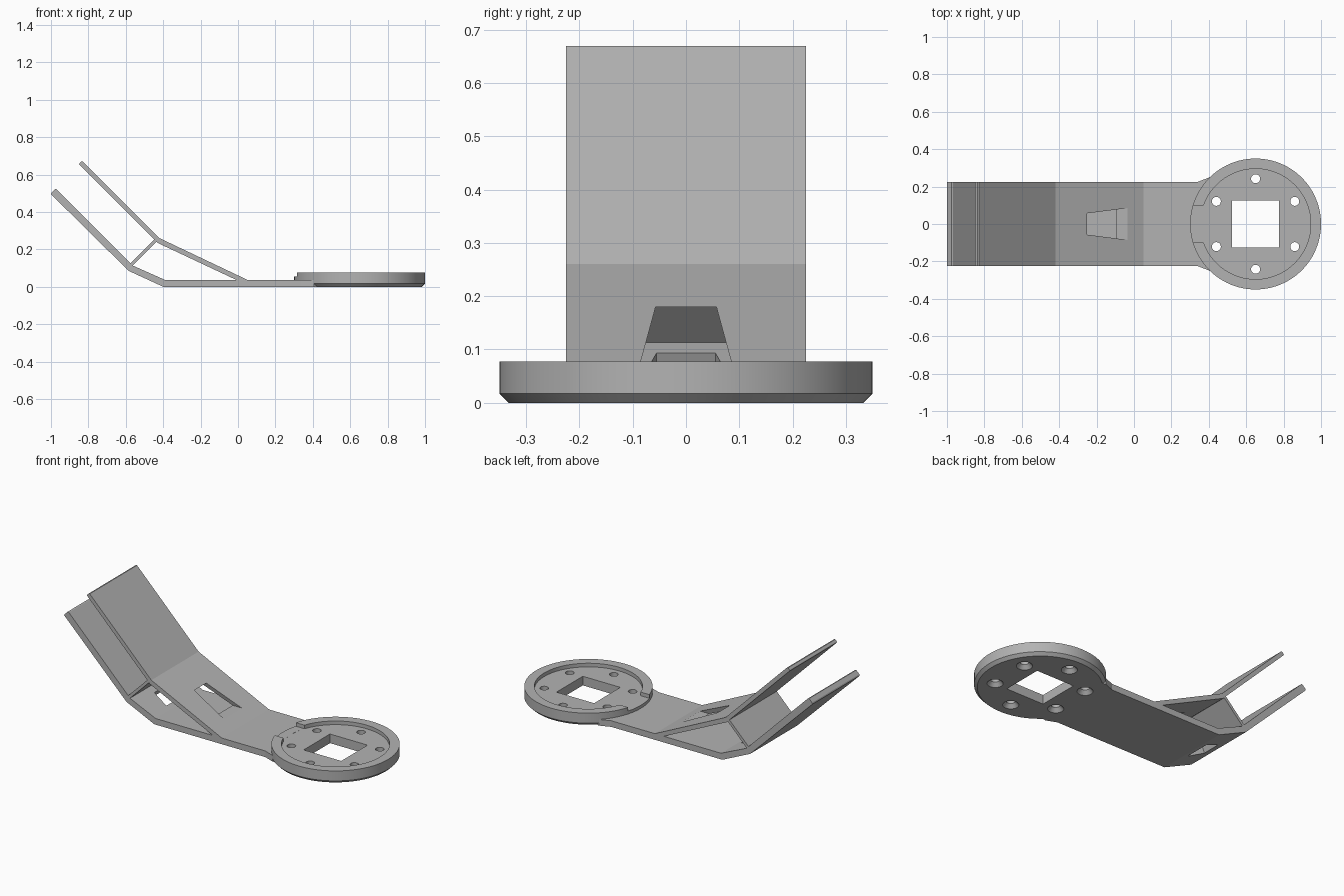
import bpy, bmesh, math
from mathutils import Vector

if "Cube" in bpy.data.objects:
    bpy.data.objects.remove(bpy.data.objects["Cube"])

grey = bpy.data.materials.new("plain grey")
grey.use_nodes = True
COLOUR = (0.45, 0.45, 0.45, 1)
grey.diffuse_color = COLOUR
grey.node_tree.nodes["Principled BSDF"].inputs["Base Color"].default_value = COLOUR

HALF_WIDTH = 0.225
PLATE = 0.037
DISC_X, DISC_R = 0.65, 0.35
RECESS_R, FLOOR, RIM = 0.295, 0.055, 0.077


def finish(name, bm):
    bmesh.ops.recalc_face_normals(bm, faces=bm.faces)
    mesh = bpy.data.meshes.new(name)
    bm.to_mesh(mesh)
    bm.free()
    mesh.materials.append(grey)
    obj = bpy.data.objects.new(name, mesh)
    bpy.context.collection.objects.link(obj)
    return obj


def prism(name, points, low, high, u=(1, 0, 0), v=(0, 1, 0), w=(0, 0, 1), origin=(0, 0, 0)):
    """Extrude a flat outline in the u-v plane from low to high along w."""
    u, v, w, origin = Vector(u), Vector(v), Vector(w), Vector(origin)
    bm = bmesh.new()
    rings = [[bm.verts.new(origin + u * a + v * b + w * c) for a, b in points]
             for c in (low, high)]
    bm.faces.new(rings[0])
    bm.faces.new(rings[1])
    for i in range(len(points)):
        j = (i + 1) % len(points)
        bm.faces.new((rings[0][i], rings[0][j], rings[1][j], rings[1][i]))
    return finish(name, bm)


def side_prism(name, points, half):
    return prism(name, points, -half, half, v=(0, 0, 1), w=(0, 1, 0))


def box_points(x0, x1, half):
    return [(x0, -half), (x1, -half), (x1, half), (x0, half)]


def lathe(name, profile, x, y, steps):
    """Spin a radius-height profile around a vertical axis."""
    bm = bmesh.new()
    verts = [bm.verts.new((x + r, y, z)) for r, z in profile]
    edges = [bm.edges.new(pair) for pair in zip(verts, verts[1:])]
    bmesh.ops.spin(bm, geom=verts + edges, cent=(x, y, 0), axis=(0, 0, 1),
                   angle=math.tau, steps=steps)
    bmesh.ops.remove_doubles(bm, verts=bm.verts, dist=0.0001)
    return finish(name, bm)


def cut(target, cutter):
    mod = target.modifiers.new("cut", "BOOLEAN")
    mod.operation = "DIFFERENCE"
    mod.solver = "EXACT"
    mod.object = cutter
    bpy.context.view_layer.objects.active = target
    bpy.ops.object.modifier_apply(modifier=mod.name)
    bpy.data.objects.remove(cutter)


# Forked arm: side outline of both prongs and the brace between them
arm = side_prism("forked_arm", [
    (0.37, 0), (-0.4, 0), (-0.585, 0.085),
    (-1.0, 0.495), (-0.997, 0.503), (-0.977, 0.523), (-0.969, 0.521),
    (-0.574, 0.126), (-0.447, 0.253),
    (-0.849, 0.655), (-0.847, 0.66), (-0.837, 0.67), (-0.83, 0.67),
    (-0.42, 0.26), (0.05, PLATE), (0.37, PLATE)], HALF_WIDTH)

# Triangular opening through the side
cut(arm, side_prism("side_opening", [
    (-0.391, PLATE), (-0.562, 0.113), (-0.436, 0.24), (-0.427, 0.233),
    (-0.01, PLATE)], 0.4))

# Tapered window straight through the upper slope
cut(arm, prism("upper_window", [(-0.085, 0.077), (0.085, 0.077), (0.057, 0.18), (-0.057, 0.18)],
               -0.36, 0.1, u=(0, 1, 0), v=(0, 0, 1), w=(1, 0, 0)))

# Tapered window square to the lower slope
cut(arm, prism("lower_window", [(0.04, -0.08), (0.147, -0.055), (0.147, 0.055), (0.04, 0.08)],
               -0.03, 0.06, u=(-0.909, 0, 0.418), w=(0.418, 0, 0.909), origin=(-0.4, 0, 0)))

# Fillets where the arm meets the disc
for side, label in ((1, "left"), (-1, "right")):
    prism(label + "_fillet", [(x, side * y) for x, y in (
        (0.34, HALF_WIDTH), (0.405, 0.25), (0.44, 0.24), (0.37, 0.18), (0.34, 0.19))], 0, PLATE)

# Round mounting disc with a chamfered base and a raised rim
disc = lathe("mounting_disc", [
    (0, 0), (0.333, 0), (DISC_R, 0.017), (DISC_R, RIM), (RECESS_R, RIM),
    (RECESS_R, FLOOR), (0, FLOOR)], DISC_X, 0, 96)

# Square opening, rim notch and six countersunk screw holes
cut(disc, prism("square_opening", box_points(DISC_X - 0.125, DISC_X + 0.125, 0.125), -0.1, 0.2))
cut(disc, prism("rim_notch", box_points(0.2, 0.42, 0.1), FLOOR + 0.0002, 0.2))
for i in range(6):
    angle = math.radians(30 + 60 * i)
    cut(disc, lathe("screw_hole", [
        (0, -0.01), (0.052, -0.01), (0.024, 0.022), (0.024, 0.1), (0, 0.1)],
        DISC_X + 0.242 * math.cos(angle), 0.242 * math.sin(angle), 24))

# Smooth the round walls and keep the edges crisp
bpy.ops.object.select_all(action="DESELECT")
disc.select_set(True)
bpy.context.view_layer.objects.active = disc
bpy.ops.object.shade_smooth_by_angle(angle=math.radians(30))
